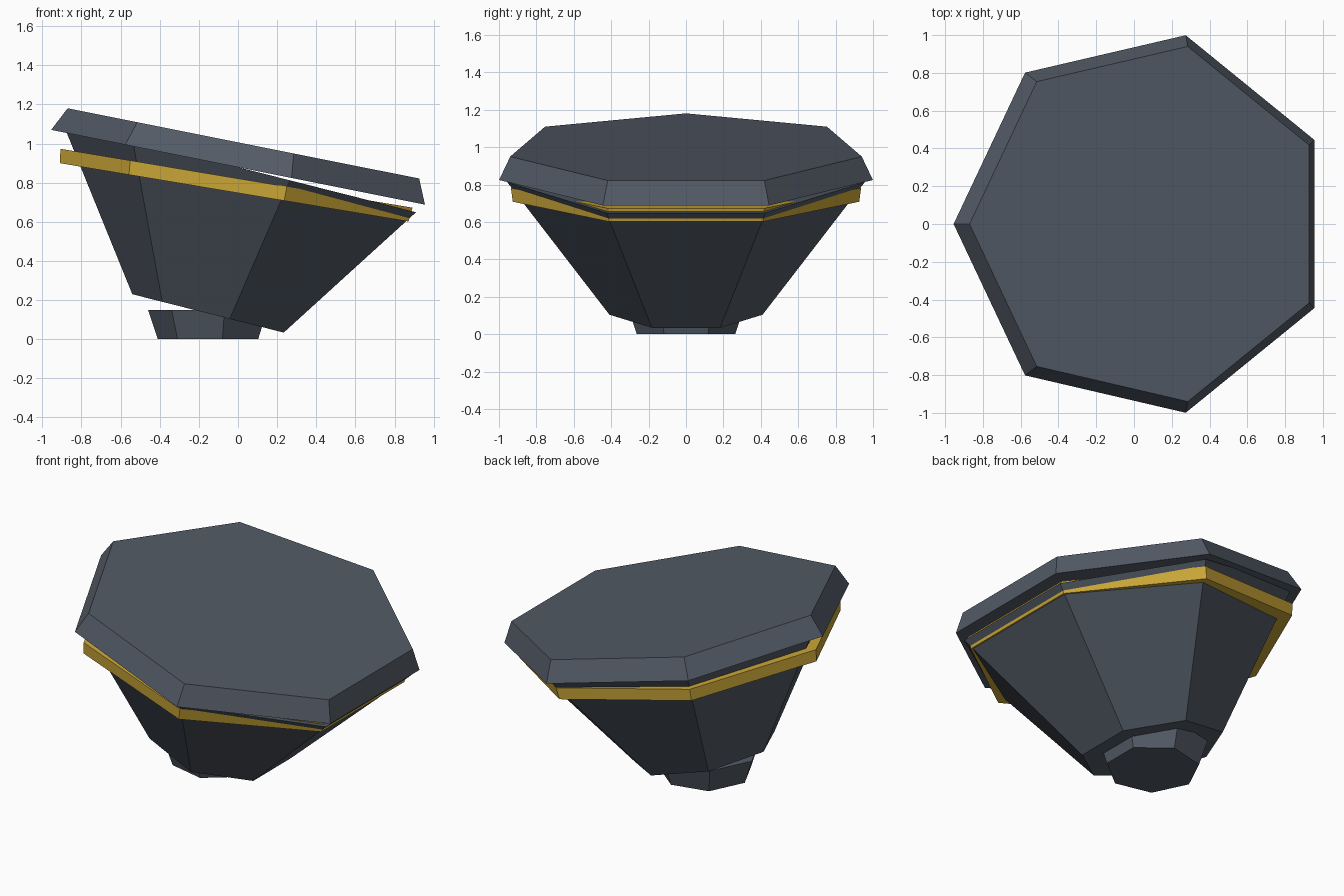
import bpy
import bmesh
from math import cos, sin, pi, radians
from mathutils import Matrix, Vector

SIDES = 7

cube = bpy.data.objects.get("Cube")
if cube:
    bpy.data.objects.remove(cube)


def material(name, rgb):
    m = bpy.data.materials.new(name)
    m.use_nodes = True
    m.diffuse_color = (*rgb, 1)
    m.node_tree.nodes["Principled BSDF"].inputs["Base Color"].default_value = (*rgb, 1)
    return m


slate = material("slate grey", (0.085, 0.102, 0.130))
gold = material("gold", (0.62, 0.40, 0.04))


def frustum(name, mat, x, z, r_low, r_high, height, tilt=0):
    """Seven-sided frustum with a corner facing -x, leaning towards +x."""
    bm = bmesh.new()
    rings = []
    for r, h in ((r_low, 0), (r_high, height)):
        rings.append([bm.verts.new((r * cos(pi + 2 * pi * i / SIDES),
                                    r * sin(pi + 2 * pi * i / SIDES), h))
                      for i in range(SIDES)])
    low, high = rings
    bm.faces.new(low[::-1])
    bm.faces.new(high)
    for i in range(SIDES):
        j = (i + 1) % SIDES
        bm.faces.new((low[i], low[j], high[j], high[i]))
    place = Matrix.Translation(Vector((x, 0, z))) @ Matrix.Rotation(radians(tilt), 4, 'Y')
    bm.transform(place)
    mesh = bpy.data.meshes.new(name)
    bm.to_mesh(mesh)
    bm.free()
    mesh.materials.append(mat)
    ob = bpy.data.objects.new(name, mesh)
    bpy.context.collection.objects.link(ob)
    return ob


# Small foot the body rests on
frustum("foot", slate, -0.14, 0, 0.27, 0.32, 0.15)
# Flared body
frustum("body", slate, -0.133, 0.127, 0.42, 0.98, 0.762, 14.2)
# Gold band around the upper body
frustum("gold_band", gold, 0.027, 0.743, 0.95, 0.96, 0.073, 9.5)
# Bevelled lid
frustum("lid", slate, 0.05, 0.869, 1.025, 0.964, 0.125, 11.3)
